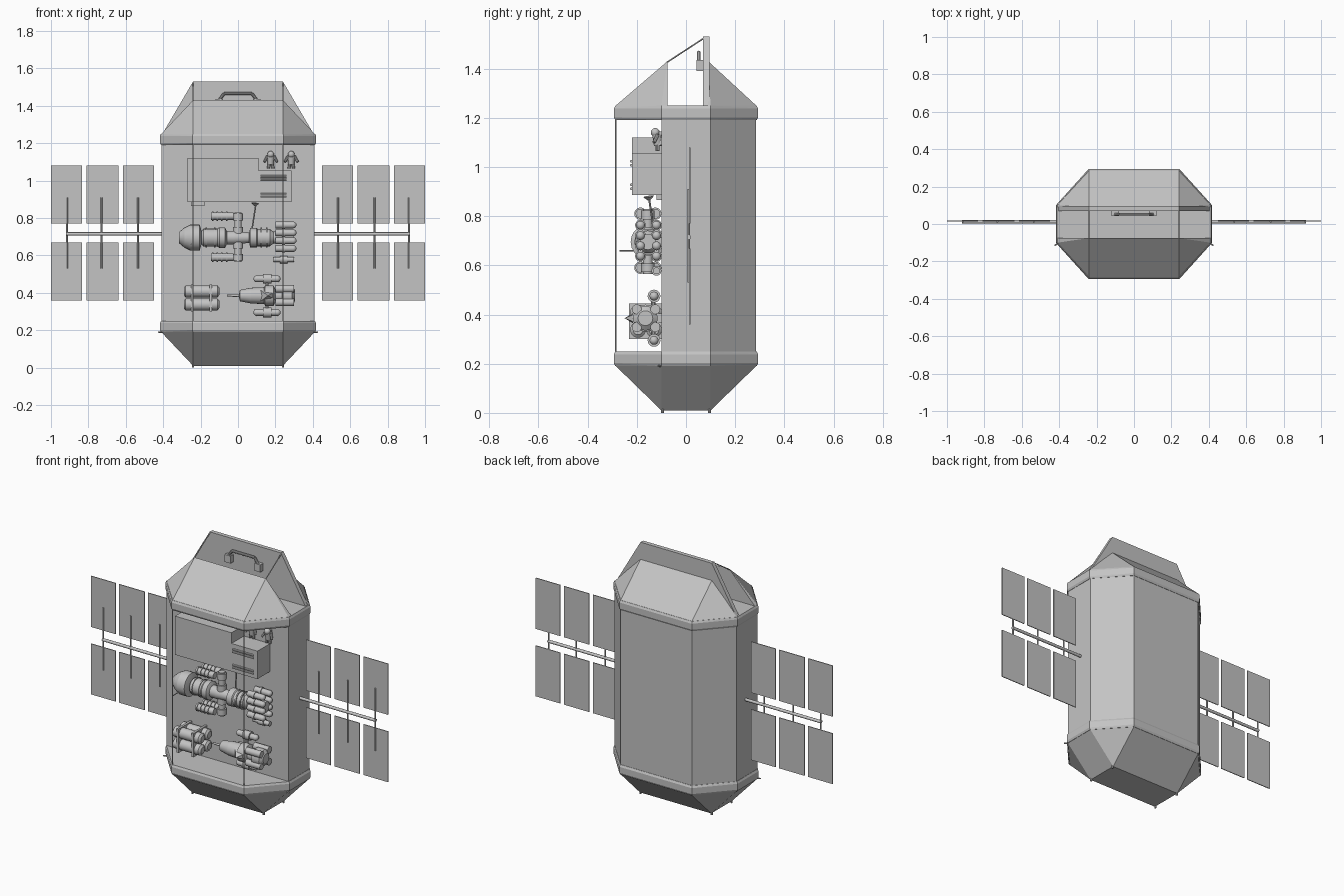
import bpy, bmesh, math
from mathutils import Vector

old = bpy.data.objects.get("Cube")
if old:
    bpy.data.objects.remove(old, do_unlink=True)

grey = bpy.data.materials.new("plain grey")
grey.use_nodes = True
colour = (0.55, 0.55, 0.55, 1)
grey.diffuse_color = colour
grey.node_tree.nodes["Principled BSDF"].inputs["Base Color"].default_value = colour


def finish(name, bm, smooth=False):
    bmesh.ops.recalc_face_normals(bm, faces=bm.faces[:])
    mesh = bpy.data.meshes.new(name)
    bm.to_mesh(mesh)
    bm.free()
    mesh.materials.append(grey)
    ob = bpy.data.objects.new(name, mesh)
    bpy.context.collection.objects.link(ob)
    if smooth:
        bpy.ops.object.select_all(action='DESELECT')
        ob.select_set(True)
        bpy.context.view_layer.objects.active = ob
        bpy.ops.object.shade_smooth_by_angle(angle=math.radians(35))
    return ob


def hull(name, points):
    bm = bmesh.new()
    for p in points:
        bm.verts.new(p)
    bmesh.ops.convex_hull(bm, input=bm.verts[:])
    bmesh.ops.dissolve_limit(bm, angle_limit=0.01, verts=bm.verts[:], edges=bm.edges[:])
    return finish(name, bm)


def box(name, x, y, z):
    return hull(name, [(a, b, c) for a in x for b in y for c in z])


def tube(name, a, b, r, r2=None, sides=20):
    a, b = Vector(a), Vector(b)
    d = b - a
    bm = bmesh.new()
    bmesh.ops.create_cone(bm, cap_ends=True, segments=sides, radius1=r,
                          radius2=r if r2 is None else r2, depth=d.length)
    bm.transform(d.to_track_quat('Z', 'Y').to_matrix().to_4x4())
    bmesh.ops.translate(bm, verts=bm.verts[:], vec=(a + b) / 2)
    return finish(name, bm, True)


def ball(name, centre, r):
    bm = bmesh.new()
    bmesh.ops.create_uvsphere(bm, u_segments=18, v_segments=10, radius=r)
    bmesh.ops.translate(bm, verts=bm.verts[:], vec=centre)
    return finish(name, bm, True)


def lathe(name, stations, y, z):
    """Turned body along x, from (x, radius) stations."""
    for (xa, ra), (xb, rb) in zip(stations, stations[1:]):
        tube(name, (xa, y, z), (xb, y, z), ra, rb)


# Chamfered outline shared by the case parts
W, C, D, S = 0.41, 0.24, 0.285, 0.10


def ring(z, grow=0.0, front=True):
    pts = [(sx * (W + grow), s * S, z) for sx in (-1, 1) for s in (-1, 1)]
    pts += [(sx * (C + grow / 2), s * (D + grow), z) for sx in (-1, 1)
            for s in ((-1, 1) if front else (1,))]
    return pts


# Case: closed rear half, bands, tapered base
hull("case_rear", ring(0.22, front=False) + ring(1.22, front=False))
for name, lo in (("lower_band", 0.19), ("upper_band", 1.19)):
    hull(name, ring(lo, 0.002) + ring(lo + 0.012, 0.008)
         + ring(lo + 0.048, 0.008) + ring(lo + 0.06, 0.002))
hull("tapered_base", ring(0.19) + [(a, b, 0.01) for a in (-C, C) for b in (-S, S)])
for sx in (-1, 1):
    tube("window_post", (sx * C, -D, 0.24), (sx * C, -D, 1.2), 0.003, sides=8)
    tube("base_pin", (sx * 0.40, -0.1, 0.19), (sx * 0.425, -0.115, 0.19), 0.004, sides=8)
    for sy in (-1, 1):
        tube("base_foot", (sx * C, sy * 0.095, 0), (sx * C, sy * 0.095, 0.02), 0.006, sides=8)

# Split roof: front wedge, rear wedge and tall back board
for name, s, inner in (("front_roof", -1, 0.075), ("rear_roof", 1, 0.09)):
    hull(name, [(a * W, s * S, 1.25) for a in (-1, 1)]
         + [(a * W, s * inner, 1.25) for a in (-1, 1)]
         + [(a * C, s * D, 1.25) for a in (-1, 1)]
         + [(a * C, s * inner, 1.43) for a in (-1, 1)])
hull("back_board", [(sx * w, y, z) for sx in (-1, 1) for y in (0.07, 0.095)
                    for w, z in ((W, 1.24), (C, 1.53))])
for sx in (-1, 1):
    tube("stay", (sx * C, -0.078, 1.425), (sx * C, 0.075, 1.525), 0.003, sides=8)

# Handle on the board
path = [(-0.1, 1.43), (-0.075, 1.465), (0.075, 1.465), (0.1, 1.43)]
for (xa, za), (xb, zb) in zip(path, path[1:]):
    tube("handle_bar", (xa, 0.052, za), (xb, 0.052, zb), 0.008, sides=10)
for sx in (-1, 1):
    box("handle_mount", (sx * 0.08, sx * 0.12), (0.042, 0.072), (1.39, 1.435))

# Solar wings
for sx in (-1, 1):
    tube("boom", (sx * 0.36, 0.012, 0.715), (sx * 0.92, 0.012, 0.715), 0.009, sides=12)
    for x0, x1, rod in ((0.45, 0.615, 0.535), (0.64, 0.81, 0.73), (0.835, 1.0, 0.915)):
        tube("wing_rod", (sx * rod, 0.012, 0.53), (sx * rod, 0.012, 0.91), 0.005, sides=8)
        for z in ((0.36, 0.668), (0.77, 1.08)):
            box("solar_panel", (sx * x0, sx * x1), (0.013, 0.018), z)

# Display block with a step at its upper corner
box("display_block", (-0.27, 0.11), (-0.22, -0.09), (0.885, 1.12))
box("display_step", (0.11, 0.285), (-0.22, -0.09), (0.885, 1.055))
box("display_tab", (-0.25, -0.18), (-0.12, -0.09), (0.865, 0.885))
for z in (0.92, 1.015):
    for dz in (-0.008, 0.008):
        tube("rail", (0.12, -0.222, z + dz), (0.26, -0.222, z + dz), 0.006, sides=8)

# Two little crew figures above the step
for x in (0.175, 0.285):
    ball("crew_head", (x, -0.125, 1.14), 0.018)
    tube("crew_body", (x, -0.115, 1.085), (x, -0.115, 1.13), 0.015, 0.022, 12)
    box("crew_pack", (x - 0.015, x + 0.015), (-0.11, -0.095), (1.09, 1.145))
    for s in (-1, 1):
        tube("crew_arm", (x + s * 0.018, -0.115, 1.13), (x + s * 0.034, -0.13, 1.10), 0.007, sides=8)
        tube("crew_leg", (x + s * 0.009, -0.115, 1.09), (x + s * 0.012, -0.115, 1.065), 0.008, sides=8)

# Station: long core in the middle row
Y, Z = -0.155, 0.695
lathe("station_core", [(-0.315, 0.03), (-0.285, 0.055), (-0.255, 0.07), (-0.205, 0.07),
                       (-0.195, 0.035), (-0.185, 0.048), (-0.11, 0.048), (-0.10, 0.055),
                       (-0.07, 0.055), (-0.06, 0.036), (-0.02, 0.036), (0.06, 0.028),
                       (0.065, 0.052), (0.10, 0.052), (0.105, 0.046), (0.17, 0.046),
                       (0.19, 0.032), (0.30, 0.032)], Y, Z)
for x in (-0.17, -0.125, 0.125, 0.155):
    tube("station_hoop", (x - 0.004, Y, Z), (x + 0.004, Y, Z), 0.053)
tube("station_cross", (0, Y, 0.565), (0, Y, 0.83), 0.019)
for z in (0.59, 0.655, 0.735, 0.805):
    tube("cross_collar", (0, Y, z - 0.018), (0, Y, z + 0.018), 0.027)
for z in (0.59, 0.81):
    for y in (-0.185, -0.125):
        tube("side_tank", (-0.145, y, z), (-0.025, y, z), 0.02)
        for k in range(4):
            x = -0.14 + k * 0.025
            tube("tank_hoop", (x, y, z), (x + 0.008, y, z), 0.025)
for k in range(4):
    for y in (-0.185, -0.12):
        z = 0.637 + k * 0.042
        tube("engine_pod", (0.20, y, z), (0.295, y, z), 0.018)
        ball("pod_cap", (0.295, y, z), 0.018)
        tube("pod_hoop", (0.235, y, z), (0.25, y, z), 0.022)
tube("antenna", (0.075, -0.13, 0.74), (0.095, -0.15, 0.87), 0.004, sides=8)
tube("antenna_dish", (0.09, -0.15, 0.865), (0.092, -0.152, 0.88), 0.006, 0.022)
tube("lower_pod", (0.19, -0.12, 0.578), (0.30, -0.12, 0.578), 0.014)
tube("lower_pod_ring", (0.225, -0.12, 0.578), (0.265, -0.12, 0.578), 0.02)
tube("station_probe", (-0.25, -0.27, 0.66), (-0.25, -0.2, 0.66), 0.003, sides=8)
for x in (-0.25, -0.08, 0.08, 0.25):
    box("station_mount", (x - 0.015, x + 0.015), (Y, -0.09), (0.675, 0.715))

# Rounded tank bundle, lower left of the window
for z in (0.338, 0.408):
    for y in (-0.195, -0.13):
        lathe("storage_tank", [(-0.29, 0.02), (-0.28, 0.032), (-0.11, 0.032), (-0.10, 0.02)], y, z)
for x in (-0.245, -0.145):
    box("tank_strap", (x - 0.007, x + 0.007), (-0.231, -0.09), (0.30, 0.445))

# Supply craft, lower right of the window
Y, Z = -0.165, 0.385
lathe("craft_core", [(-0.06, 0.005), (0.005, 0.007), (0.01, 0.03), (0.07, 0.042),
                     (0.14, 0.045), (0.145, 0.055), (0.19, 0.055), (0.20, 0.035),
                     (0.235, 0.035), (0.24, 0.05), (0.29, 0.05), (0.305, 0.03)], Y, Z)
for s in (-1, 1):
    z = Z + s * 0.09
    tube("craft_side_pod", (0.10, -0.13, z), (0.21, -0.13, z), 0.018)
    tube("craft_pod_ring", (0.135, -0.13, z), (0.18, -0.13, z), 0.026)
    ball("craft_pod_tip", (0.21, -0.13, z), 0.018)
    ball("craft_pod_tip", (0.10, -0.13, z), 0.018)
    tube("craft_strut", (0.155, -0.14, Z), (0.155, -0.13, z), 0.009, sides=10)
    for y in (-0.2, -0.125):
        tube("craft_booster", (0.20, y, Z + s * 0.036), (0.30, y, Z + s * 0.036), 0.02)
hull("craft_fin", [(0.12, -0.2, Z - 0.03), (0.12, -0.2, Z + 0.03), (0.2, -0.2, Z - 0.02),
                   (0.2, -0.2, Z + 0.02), (0.16, -0.25, Z)])
box("craft_mount", (0.08, 0.24), (-0.15, -0.09), (Z - 0.02, Z + 0.02))
